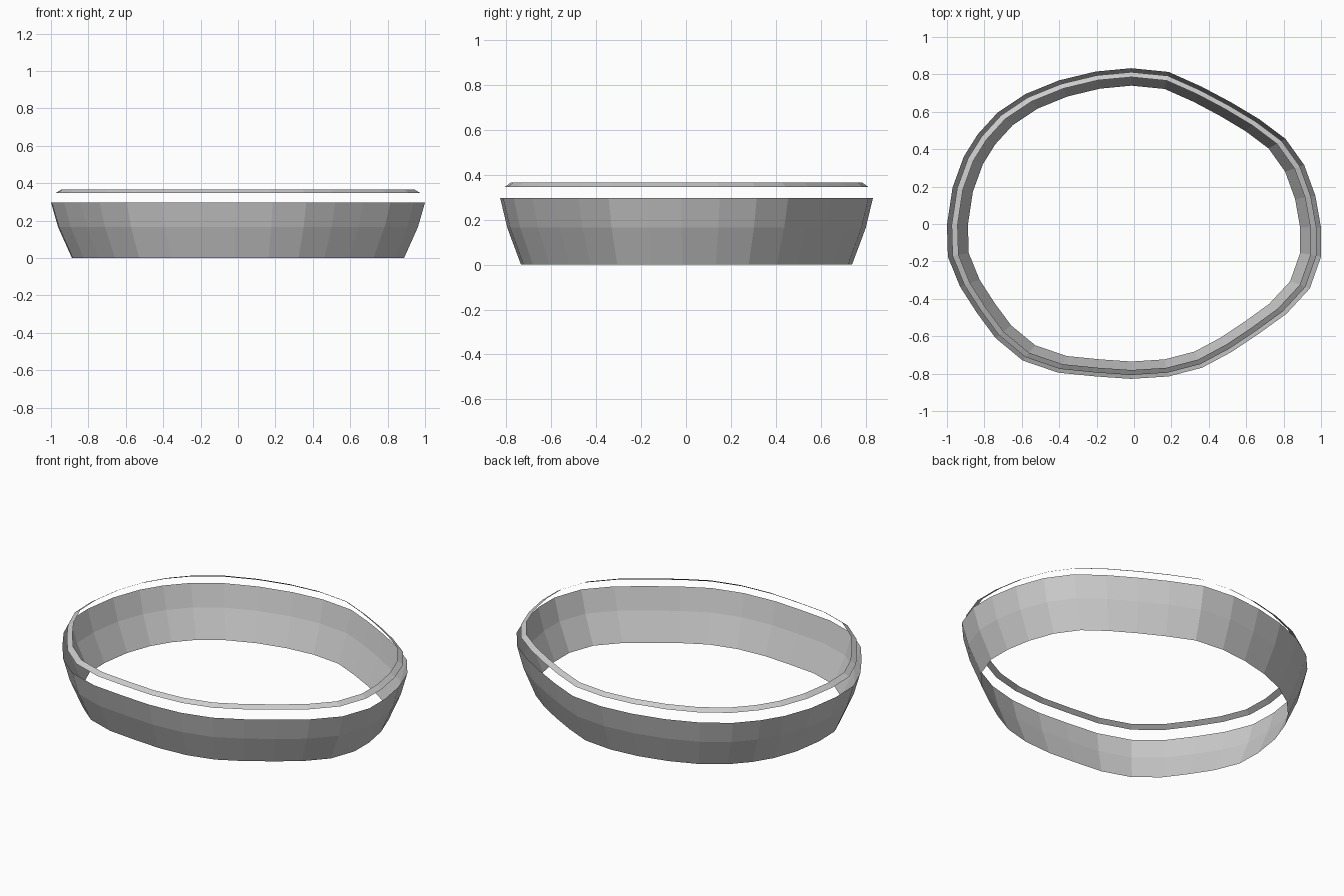
import bpy

# Irregular oval rim outline, seen from above (clockwise from the back)
OUTLINE = [
    (-0.015, 0.833), (0.185, 0.813), (0.36, 0.735), (0.52, 0.65),
    (0.67, 0.56), (0.81, 0.455), (0.91, 0.315), (0.97, 0.15),
    (1.0, -0.02), (1.0, -0.175), (0.94, -0.345), (0.815, -0.48),
    (0.67, -0.585), (0.52, -0.685), (0.365, -0.768), (0.185, -0.815),
    (-0.015, -0.828), (-0.205, -0.815), (-0.405, -0.795), (-0.595, -0.73),
    (-0.74, -0.61), (-0.84, -0.475), (-0.93, -0.335), (-0.995, -0.175),
    (-1.0, -0.005), (-0.97, 0.195), (-0.91, 0.36), (-0.835, 0.48),
    (-0.73, 0.595), (-0.58, 0.695), (-0.40, 0.768), (-0.205, 0.815),
]


def band(name, rings):
    """Open band: the outline scaled to each (scale, z), joined ring to ring."""
    n = len(OUTLINE)
    verts = [(x * s, y * s, z) for s, z in rings for x, y in reversed(OUTLINE)]
    faces = [(r * n + i, r * n + (i + 1) % n,
              (r + 1) * n + (i + 1) % n, (r + 1) * n + i)
             for r in range(len(rings) - 1) for i in range(n)]
    mesh = bpy.data.meshes.new(name)
    mesh.from_pydata(verts, [], faces)
    mesh.update()
    obj = bpy.data.objects.new(name, mesh)
    bpy.context.collection.objects.link(obj)
    return obj


# Tapered side wall, open at top and bottom
band("side_wall", [(0.888, 0.0), (0.962, 0.165), (1.0, 0.297)])

# Thin sloping strip floating above the wall
band("upper_rim", [(0.975, 0.347), (0.943, 0.366)])
